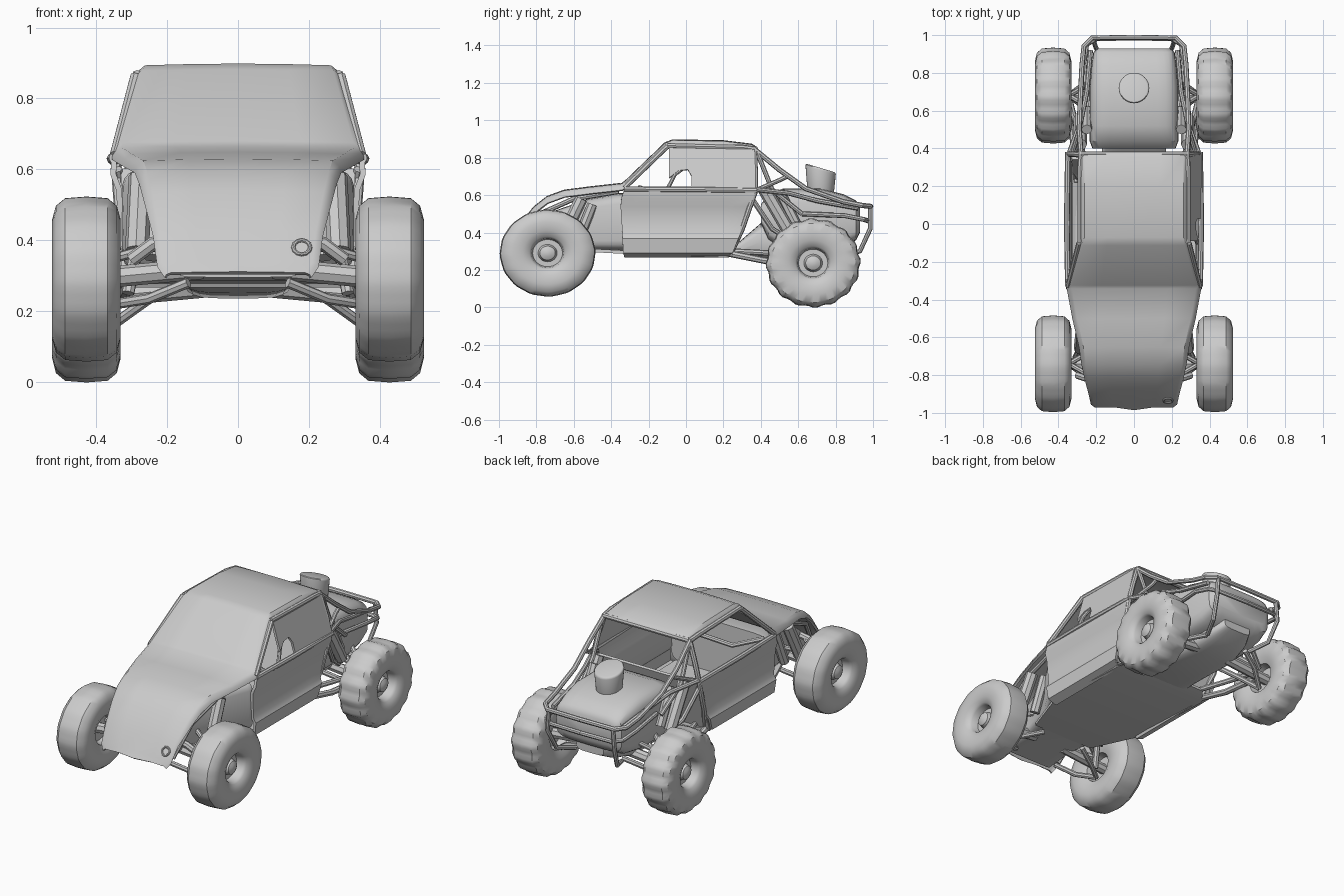
import bpy, bmesh, math
from mathutils import Vector

old = bpy.data.objects.get("Cube")
if old:
    bpy.data.objects.remove(old, do_unlink=True)

grey = bpy.data.materials.new("plain_grey")
grey.use_nodes = True
COLOUR = (0.6, 0.6, 0.6, 1)
grey.diffuse_color = COLOUR
grey.node_tree.nodes["Principled BSDF"].inputs["Base Color"].default_value = COLOUR
parts = []


def finish(name, data, mods=()):
    """Link an object, bake its modifiers into a mesh and give it the material."""
    src = bpy.data.objects.new(name + "_source", data)
    bpy.context.collection.objects.link(src)
    for kind, settings in mods:
        m = src.modifiers.new(kind.lower(), kind)
        for key, value in settings.items():
            setattr(m, key, value)
    graph = bpy.context.evaluated_depsgraph_get()
    mesh = bpy.data.meshes.new_from_object(src.evaluated_get(graph))
    bpy.data.objects.remove(src, do_unlink=True)
    mesh.materials.clear()
    mesh.materials.append(grey)
    obj = bpy.data.objects.new(name, mesh)
    bpy.context.collection.objects.link(obj)
    parts.append(obj)
    return obj


def from_bmesh(name, bm, mods=()):
    bmesh.ops.recalc_face_normals(bm, faces=bm.faces)
    mesh = bpy.data.meshes.new(name)
    bm.to_mesh(mesh)
    bm.free()
    return finish(name, mesh, mods)


def sheet(name, rows, thick, mirror=False):
    """Grid of points turned into a panel with thickness."""
    bm = bmesh.new()
    grid = [[bm.verts.new(p) for p in row] for row in rows]
    for a, b in zip(grid, grid[1:]):
        for i in range(len(a) - 1):
            bm.faces.new((a[i], a[i + 1], b[i + 1], b[i]))
    mods = [("SOLIDIFY", dict(thickness=thick, offset=0))]
    if mirror:
        mods.append(("MIRROR", {}))
    return from_bmesh(name, bm, mods)


def loft(name, sections, power=0.45, n=28):
    """Solid through rounded sections (y, half width, bottom, top)."""
    bm = bmesh.new()
    rings = []
    for y, hw, lo, hi in sections:
        ring = []
        for i in range(n):
            a = math.tau * i / n
            c, s = math.cos(a), math.sin(a)
            x = hw * math.copysign(abs(c) ** power, c)
            z = (lo + hi) / 2 + (hi - lo) / 2 * math.copysign(abs(s) ** power, s)
            ring.append(bm.verts.new((x, y, z)))
        rings.append(ring)
    for a, b in zip(rings, rings[1:]):
        for i in range(n):
            j = (i + 1) % n
            bm.faces.new((a[i], a[j], b[j], b[i]))
    bm.faces.new(rings[0])
    bm.faces.new(rings[-1])
    return from_bmesh(name, bm)


def tube(name, points, r=0.014, mirror=True, closed=False):
    """Round bar along points, on both sides when mirrored."""
    cu = bpy.data.curves.new(name, "CURVE")
    cu.dimensions = "3D"
    cu.bevel_depth = r
    cu.bevel_resolution = 2
    cu.use_fill_caps = True
    for side in (1, -1) if mirror else (1,):
        sp = cu.splines.new("POLY")
        sp.points.add(len(points) - 1)
        sp.use_cyclic_u = closed
        for p, co in zip(sp.points, points):
            p.co = (co[0] * side, co[1], co[2], 1)
    return finish(name, cu)


def wheel(name, centre, radius, squash, lug):
    """Balloon tyre with a dished hub, lathed about x."""
    profile = [(-.03, 0), (-.03, .08), (-.075, .09), (-.092, .13), (-.097, .18), (-.086, .222),
               (-.06, .245), (0, .25), (.06, .245), (.086, .222), (.097, .18), (.092, .13),
               (.078, .095), (.065, .085), (.025, .078), (.025, .05), (.055, .04), (.065, .02), (.067, 0)]
    out = math.copysign(1, centre[0])
    seg = 64
    bm = bmesh.new()
    rings = []
    for x, r in profile:
        ring = []
        for i in range(seg):
            a = math.tau * i / seg
            rr = r * radius / .25
            if r > .2:
                rr += lug * (1 if i % 4 < 2 else -1)
            ring.append(bm.verts.new((centre[0] + out * x, centre[1] + rr * math.cos(a),
                                      centre[2] + rr * squash * math.sin(a))))
        rings.append(ring)
    for a, b in zip(rings, rings[1:]):
        for i in range(seg):
            j = (i + 1) % seg
            bm.faces.new((a[i], a[j], b[j], b[i]))
    bmesh.ops.remove_doubles(bm, verts=bm.verts, dist=1e-5)
    return from_bmesh(name, bm)


# Wheels
for side, label in ((1, "left"), (-1, "right")):
    wheel("front_wheel_" + label, (side * .428, -.74, .29), .255, .91, .001)
    wheel("rear_wheel_" + label, (side * .428, .68, .237), .25, .94, .004)

# Hood, windshield and roof in one folded skin
skin = [(-.965, .305, .205), (-.95, .335, .225), (-.9, .42, .235), (-.81, .53, .258), (-.74, .585, .272),
        (-.65, .618, .285), (-.5, .637, .32), (-.34, .655, .35), (-.32, .67, .348), (-.11, .872, .287),
        (-.07, .887, .28), (.2, .882, .28), (.35, .864, .28), (.375, .848, .28)]
rows = []
for y, z, hw in skin:
    lip = .03 if z > .5 else .012
    rows.append([(hw * f, y + (-.015 if f == 0 and y < -.96 else 0), z - lip * d)
                 for f, d in ((-1, 1), (-.98, .4), (-.93, 0), (-.5, -.1), (0, -.15),
                              (.5, -.1), (.93, 0), (.98, .4), (1, 1))])
sheet("hood_and_roof", rows, .014)

# Doors and sills, one creased panel per side: (z, x, front y, back y)
door = [(.275, .29, -.33, .22), (.295, .34, -.335, .25), (.365, .348, -.34, .28), (.39, .332, -.34, .29),
        (.54, .335, -.35, .34), (.585, .352, -.345, .36), (.635, .35, -.33, .375)]
sheet("door", [[(x, a + (b - a) * t / 6, z) for t in range(7)] for z, x, a, b in door], .016, True)

# Floor, footwell under the hood and rear bulkhead
sheet("floor", [[(-hw, y, z), (hw, y, z)] for y, z, hw in
                ((-.62, .31, .2), (-.33, .295, .31), (.22, .275, .31), (.3, .29, .25))], .018)
loft("footwell", [(-.93, .17, .295, .35), (-.75, .17, .3, .5), (-.52, .22, .305, .58),
                  (-.36, .325, .3, .61), (-.33, .33, .3, .61)], .3)
sheet("bulkhead", [[(-.33, y, z), (.33, y, z)] for y, z in ((.24, .28), (.35, .6))], .016)

# Closed window panel on the left side only
bm = bmesh.new()
outline = [(-.09, .86), (.355, .85), (.37, .625), (.03, .625), (.03, .7), (.01, .735), (-.04, .73), (-.09, .69)]
bm.faces.new([bm.verts.new((.352 - (z - .63) * .29, y, z)) for y, z in outline])
from_bmesh("window_panel", bm, [("SOLIDIFY", dict(thickness=.014, offset=0))])
tube("window_strut", [(.335, -.1, .63), (.32, -.06, .71), (.31, -.02, .74)], .011, False)

# Roll cage around the cab
tube("front_pillar", [(.348, -.33, .64), (.29, -.1, .862)], .015)
tube("roof_rail", [(.285, -.1, .865), (.285, .3, .855), (.28, .37, .845)], .015)
tube("belt_rail", [(.35, -.33, .632), (.356, 0, .63), (.35, .38, .625)], .015)
tube("rear_pillar", [(.28, .365, .845), (.32, .37, .72), (.345, .37, .62), (.33, .3, .42), (.29, .24, .29)], .015)
tube("rear_hoop", [(-.28, .37, .848), (.28, .37, .848)], .015, False)
tube("dash_brace", [(.34, -.25, .64), (.2, -.15, .6), (.0, -.13, .62)], .014)

# Rear cage
tube("rear_rail", [(.28, .36, .85), (.29, .5, .735), (.285, .64, .635), (.275, .84, .565), (.265, .94, .545),
                   (.22, .985, .54), (0, .988, .54)])
tube("lower_bumper", [(.24, .62, .5), (.265, .85, .49), (.25, .95, .47), (.2, .98, .46), (0, .985, .46)], .013)
tube("bumper_drop", [(.21, .985, .54), (.22, .985, .42), (.2, .93, .3), (.15, .82, .27)], .013)
tube("inner_rail", [(.345, .37, .63), (.28, .55, .61), (.25, .7, .57), (.23, .92, .53)], .013)
tube("diagonal_brace", [(.285, .38, .83), (.29, .46, .63), (.27, .62, .5)], .013)
tube("side_brace", [(.33, .36, .62), (.29, .5, .68), (.285, .54, .7)], .012)
tube("lower_brace", [(.34, .34, .6), (.3, .46, .42), (.24, .6, .33)], .014)

# Engine block, cover and intake
loft("engine_cover", [(.4, .22, .45, .55), (.44, .235, .36, .605), (.52, .235, .3, .635), (.72, .235, .3, .635),
                      (.84, .225, .32, .605), (.91, .215, .36, .57), (.93, .19, .4, .54)], .4)
loft("gearbox", [(.26, .17, .27, .33), (.4, .17, .25, .45), (.68, .16, .235, .42), (.82, .13, .27, .4),
                 (.9, .09, .31, .38)], .5)
bm = bmesh.new()
bmesh.ops.create_cone(bm, cap_ends=True, segments=32, radius1=.068, radius2=.082, depth=.16)
for v in bm.verts:
    v.co += Vector((0, .72, .665))
    v.co.z += (.72 - v.co.y) * .3 if v.co.z > .7 else 0
from_bmesh("air_intake", bm, [("BEVEL", dict(width=.012, segments=3))])

# Suspension at both ends
for label, y, z in (("front", -.74, .29), ("rear", .68, .237)):
    tube(label + "_axle", [(.1, y, z + .03), (.42, y, z)], .03)
    for k in (-1, 1):
        arm = "fore" if k < 0 else "aft"
        tube(label + "_lower_arm_" + arm, [(.14, y + k * .12, .28), (.25, y + k * .07, .235), (.345, y, z - .07)], .015)
        tube(label + "_upper_arm_" + arm, [(.17, y + k * .1, .4), (.345, y, z + .06)], .014)
tube("front_shock", [(.275, -.56, .58), (.285, -.66, .37)], .034)
tube("front_shock_rod", [(.285, -.66, .38), (.31, -.71, .25)], .018)
tube("front_reservoir", [(.235, -.5, .55), (.24, -.58, .35)], .028)
tube("front_frame", [(.3, -.36, .62), (.27, -.6, .58), (.24, -.78, .5), (.2, -.9, .33)], .014)
tube("steering_link", [(.18, -.82, .4), (.24, -.82, .39), (.3, -.8, .345)], .02)
tube("rear_shock", [(.285, .42, .63), (.285, .56, .39)], .036)
tube("rear_reservoir", [(.25, .5, .62), (.25, .6, .42)], .028)
tube("trailing_arm", [(.3, .22, .29), (.32, .42, .25), (.34, .66, .24)], .018)
tube("lower_link", [(.24, .26, .3), (.29, .45, .29), (.34, .66, .28)], .015)

# Small tow ring on the nose
tube("tow_ring", [(.18 + .024 * math.cos(a), -.935 + .012 * math.sin(a), .38 + .02 * math.sin(a))
                  for a in [math.tau * i / 12 for i in range(12)]], .006, False, True)

# Smooth shading with sharp creases kept
bpy.ops.object.select_all(action="DESELECT")
for obj in parts:
    obj.select_set(True)
bpy.context.view_layer.objects.active = parts[0]
bpy.ops.object.shade_smooth_by_angle(angle=math.radians(35))
